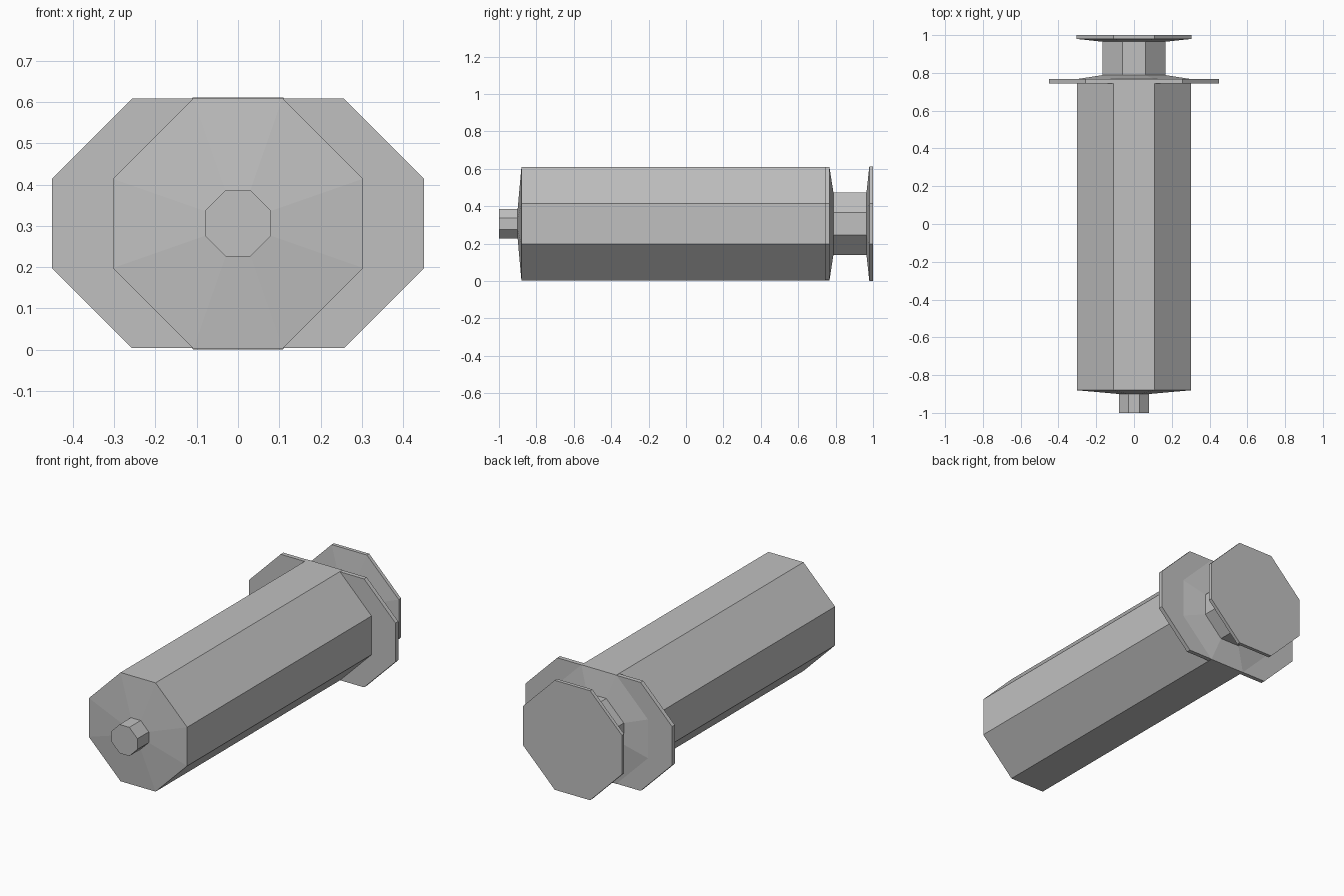
import bpy
import bmesh

cube = bpy.data.objects.get("Cube")
if cube:
    bpy.data.objects.remove(cube, do_unlink=True)

AXIS_Z = 0.306

# Single grey plastic
grey = bpy.data.materials.new("grey plastic")
grey.use_nodes = True
colour = (0.53, 0.53, 0.53, 1)
grey.diffuse_color = colour
grey.node_tree.nodes["Principled BSDF"].inputs["Base Color"].default_value = colour


def octagon(half, flat, stretch=0.0):
    """Chamfered square, optionally widened along x by moving each side out."""
    quarter = [(half, flat), (flat, half)]
    points = quarter + [(-x, z) for x, z in reversed(quarter)]
    points += [(-x, -z) for x, z in points]
    return [(x + (stretch if x > 0 else -stretch), z) for x, z in points]


def loft(name, rings):
    """Capped flat-sided solid through rings of (y, half, flat, stretch)."""
    bm = bmesh.new()
    loops = [[bm.verts.new((x, y, z + AXIS_Z)) for x, z in octagon(half, flat, stretch)]
             for y, half, flat, stretch in rings]
    for a, b in zip(loops, loops[1:]):
        for i in range(len(a)):
            j = (i + 1) % len(a)
            bm.faces.new((a[i], a[j], b[j], b[i]))
    bm.faces.new(loops[0])
    bm.faces.new(loops[-1])
    bmesh.ops.recalc_face_normals(bm, faces=bm.faces)
    mesh = bpy.data.meshes.new(name)
    bm.to_mesh(mesh)
    bm.free()
    mesh.materials.append(grey)
    obj = bpy.data.objects.new(name, mesh)
    bpy.context.collection.objects.link(obj)
    return obj


# Nozzle at the front
loft("nozzle_tip", [(-1, 0.08, 0.03, 0), (-0.89, 0.08, 0.03, 0)])

# Barrel with shallow tapered ends
loft("barrel", [(-0.9, 0.08, 0.03, 0), (-0.88, 0.303, 0.108, 0),
                (0.767, 0.303, 0.108, 0), (0.788, 0.168, 0.06, 0)])

# Wide finger grip around the barrel
loft("finger_flange", [(0.743, 0.302, 0.108, 0.149), (0.767, 0.302, 0.108, 0.149)])

# Plunger rod and thumb rest
loft("plunger_rod", [(0.78, 0.168, 0.06, 0), (0.97, 0.168, 0.06, 0)])
loft("thumb_rest", [(0.965, 0.168, 0.06, 0), (0.98, 0.305, 0.109, 0),
                    (1, 0.305, 0.109, 0)])
